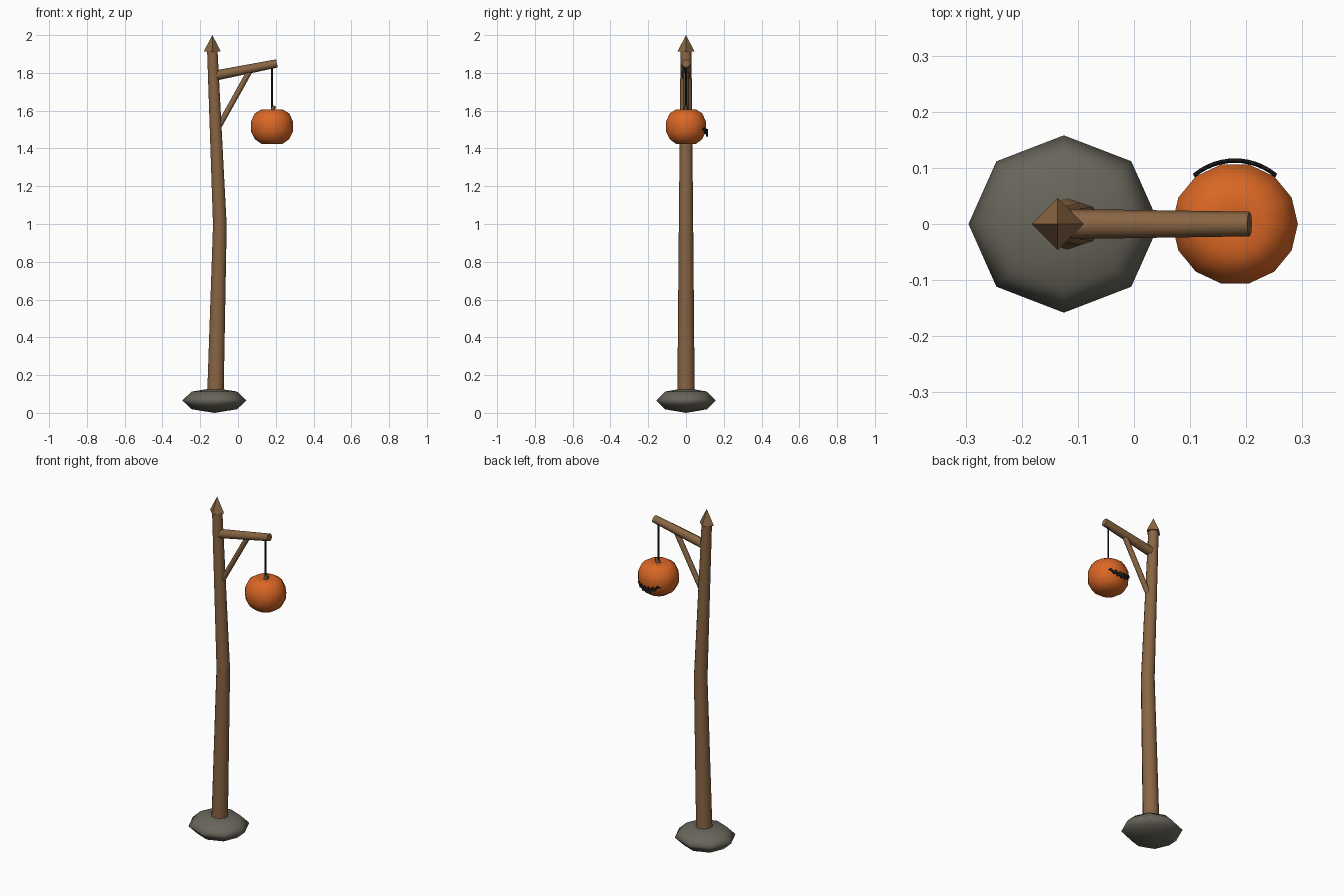
import bpy, bmesh, math
from mathutils import Vector

if "Cube" in bpy.data.objects:
    bpy.data.objects.remove(bpy.data.objects["Cube"], do_unlink=True)


def material(name, rgb):
    m = bpy.data.materials.new(name)
    m.use_nodes = True
    m.diffuse_color = (*rgb, 1)
    m.node_tree.nodes["Principled BSDF"].inputs["Base Color"].default_value = (*rgb, 1)
    return m


WOOD = material("brown wood", (0.25, 0.13, 0.056))
STONE = material("grey stone", (0.14, 0.132, 0.104))
ORANGE = material("pumpkin orange", (0.7, 0.135, 0.018))
BLACK = material("charcoal black", (0.012, 0.012, 0.012))


def finish(obj, name, mat, angle=None):
    obj.name = name
    obj.data.materials.append(mat)
    if angle:
        bpy.ops.object.select_all(action="DESELECT")
        obj.select_set(True)
        bpy.context.view_layer.objects.active = obj
        bpy.ops.object.shade_smooth_by_angle(angle=math.radians(angle))
    return obj


def from_bmesh(bm, name, mat, angle=None):
    bmesh.ops.recalc_face_normals(bm, faces=bm.faces)
    mesh = bpy.data.meshes.new(name)
    bm.to_mesh(mesh)
    bm.free()
    obj = bpy.data.objects.new(name, mesh)
    bpy.context.collection.objects.link(obj)
    return finish(obj, name, mat, angle)


def pole(name, start, end, r1, r2, mat, sides=8, angle=50):
    """Tapered round bar between two points."""
    a, b = Vector(start), Vector(end)
    bpy.ops.mesh.primitive_cone_add(vertices=sides, radius1=r1, radius2=r2,
                                    depth=(b - a).length, location=(a + b) / 2)
    obj = bpy.context.object
    obj.rotation_euler = Vector((0, 0, 1)).rotation_difference(b - a).to_euler()
    return finish(obj, name, mat, angle)


# Stone footing
bpy.ops.mesh.primitive_uv_sphere_add(segments=8, ring_count=4, radius=1,
                                     location=(-0.125, 0, 0.066))
bpy.context.object.scale = (0.17, 0.158, 0.066)
finish(bpy.context.object, "stone_base", STONE, 80)

# Crooked post in two lengths, with a pointed cap
pole("lower_post", (-0.12, 0, 0.08), (-0.096, 0, 1.0), 0.046, 0.038, WOOD, 10)
pole("upper_post", (-0.096, 0, 0.99), (-0.136, 0, 1.92), 0.038, 0.029, WOOD, 10)
pole("post_cap", (-0.136, 0, 1.912), (-0.136, 0, 2.0), 0.046, 0, WOOD, 4, None)

# Arm, brace and hanging cord
pole("arm", (-0.125, 0, 1.785), (0.206, 0, 1.85), 0.027, 0.022, WOOD)
pole("brace", (-0.105, 0, 1.51), (0.065, 0, 1.815), 0.015, 0.015, WOOD)
pole("cord", (0.18, 0, 1.6), (0.18, 0, 1.84), 0.005, 0.005, BLACK, 6)

# Pumpkin body turned from a profile
PX = 0.18
SIDES = 14
profile = [(0.054, 1.423), (0.09, 1.448), (0.111, 1.488), (0.112, 1.54),
           (0.092, 1.585), (0.056, 1.607), (0.02, 1.6)]
bm = bmesh.new()
rings = []
for r, z in profile:
    turns = [math.tau * i / SIDES for i in range(SIDES)]
    rings.append([bm.verts.new((PX + r * math.cos(t), r * 0.97 * math.sin(t), z))
                  for t in turns])
for low, high in zip(rings, rings[1:]):
    for i in range(SIDES):
        j = (i + 1) % SIDES
        bm.faces.new((low[i], low[j], high[j], high[i]))
bm.faces.new(rings[0])
bm.faces.new(rings[-1])
from_bmesh(bm, "pumpkin", ORANGE, 50)

pole("pumpkin_stem", (PX, 0, 1.595), (PX + 0.014, 0, 1.625), 0.014, 0.009, WOOD, 6)

# Jagged grin on the back, wrapped around the pumpkin
bm = bmesh.new()
STEPS = 12
previous = None
for i in range(STEPS + 1):
    u = 2 * i / STEPS - 1
    dx = 0.073 * u
    y = math.sqrt(0.114 ** 2 - dx ** 2)
    mid = 1.482 + 0.024 * u * u
    half = 0.014 * (1 - abs(u)) ** 0.5 + 0.001
    tooth = 0.006 if i % 2 else -0.006
    pair = [bm.verts.new((PX + dx, y - 0.002, mid - half + tooth)),
            bm.verts.new((PX + dx, y, mid + half + tooth))]
    if previous:
        bm.faces.new((previous[0], previous[1], pair[1], pair[0]))
    previous = pair
grin = from_bmesh(bm, "grin", BLACK)
thick = grin.modifiers.new("thickness", "SOLIDIFY")
thick.thickness = 0.006
thick.offset = 0
